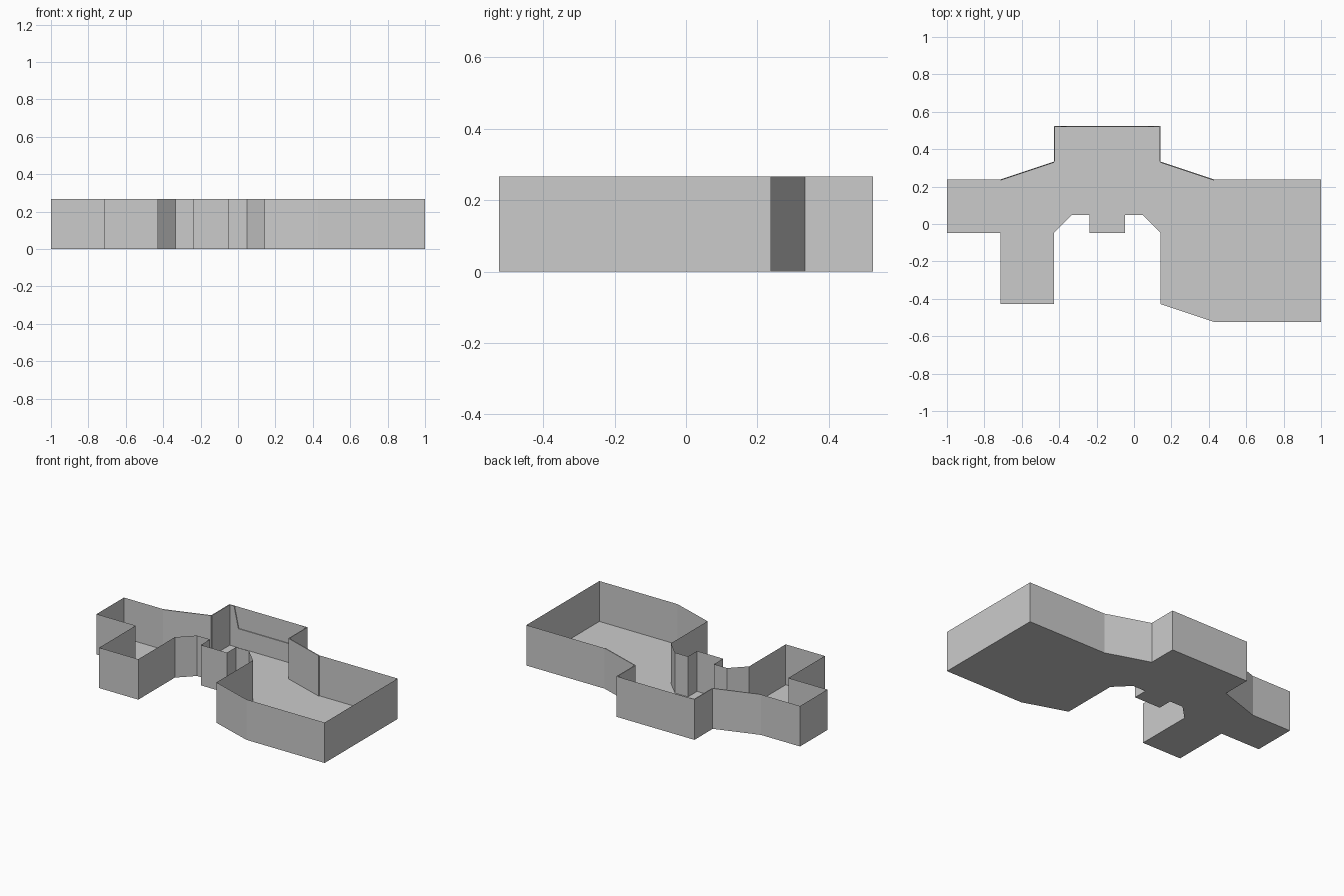
import bpy, bmesh
from mathutils import Vector

if "Cube" in bpy.data.objects:
    bpy.data.objects.remove(bpy.data.objects["Cube"])

H = 0.267          # wall height
U = 2 / 21         # plan grid module
T = 0.006          # lining thickness

grey = bpy.data.materials.new("light_grey")
grey.diffuse_color = (0.6, 0.6, 0.6, 1)
grey.use_nodes = True
grey.node_tree.nodes["Principled BSDF"].inputs["Base Color"].default_value = grey.diffuse_color

# Floor plan in modules, counter-clockwise
plan = [(-10.5, -.5), (-7.5, -.5), (-7.5, -4.5), (-4.5, -4.5), (-4.5, -.5),
        (-3.5, .5), (-2.5, .5), (-2.5, -.5), (-.5, -.5), (-.5, .5), (.5, .5),
        (1.5, -.5), (1.5, -4.5), (4.5, -5.5), (10.5, -5.5), (10.5, 2.5),
        (4.5, 2.5), (1.5, 3.5), (1.5, 5.5), (-4.5, 5.5), (-4.5, 3.5),
        (-7.5, 2.5), (-10.5, 2.5)]
plan = [Vector((x * U, y * U, 0)) for x, y in plan]
UP = Vector((0, 0, H))


def finish(name, bm):
    mesh = bpy.data.meshes.new(name)
    bm.to_mesh(mesh)
    bm.free()
    mesh.materials.append(grey)
    ob = bpy.data.objects.new(name, mesh)
    bpy.context.collection.objects.link(ob)


# Floor slab sheet, facing up
bm = bmesh.new()
bm.faces.new([bm.verts.new(p) for p in plan])
finish("floor", bm)

# Open-topped thin outer walls
bm = bmesh.new()
low = [bm.verts.new(p) for p in plan]
high = [bm.verts.new(p + UP) for p in plan]
for i in range(len(plan)):
    j = (i + 1) % len(plan)
    bm.faces.new((low[i], low[j], high[j], high[i]))
finish("outer_walls", bm)


def lining(name, a, b, profile):
    """Thin panel on the inside of wall a-b; profile is (fraction, height)."""
    d = b - a
    inward = Vector((-d.y, d.x, 0)).normalized() * T
    bm = bmesh.new()
    face = bm.faces.new([bm.verts.new(a + d * f + UP * h + inward)
                         for f, h in profile])
    out = bmesh.ops.extrude_face_region(bm, geom=[face])["geom"]
    bmesh.ops.translate(bm, vec=-inward * 0.9,
                        verts=[v for v in out if isinstance(v, bmesh.types.BMVert)])
    bmesh.ops.recalc_face_normals(bm, faces=bm.faces)
    finish(name, bm)


# Linings around the rear alcove; the back one has a wide notch
full = [(0, 0), (1, 0), (1, 1), (0, 1)]
notch = [(0, 0), (1, 0), (1, 1), (.935, 1), (.88, .47), (.12, .47), (.065, 1), (0, 1)]
for k, name in enumerate(["right_slope_lining", "right_alcove_lining", "back_lining",
                          "left_alcove_lining", "left_slope_lining"]):
    lining(name, plan[16 + k], plan[17 + k], notch if k == 2 else full)
